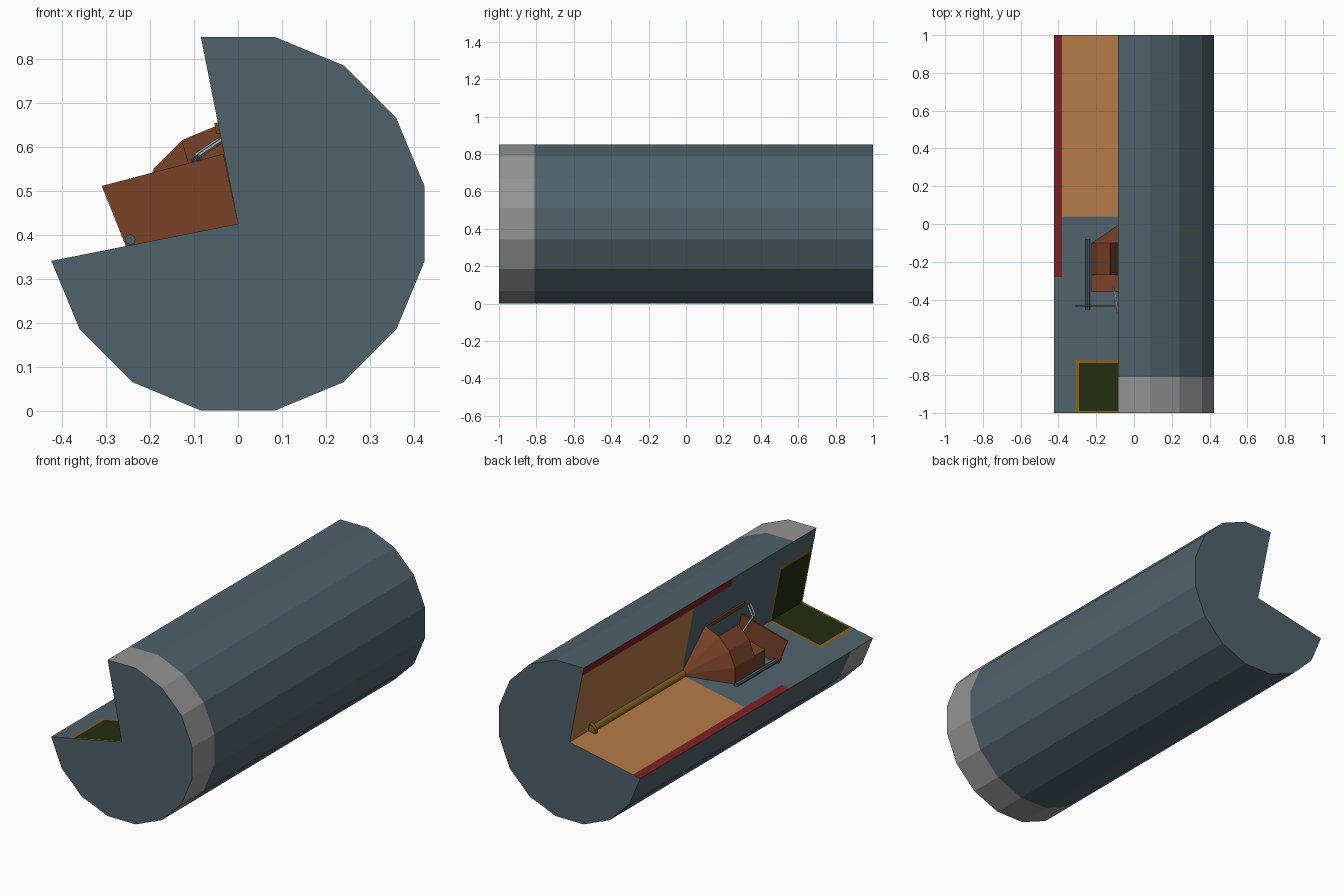
import bpy, bmesh, math
from mathutils import Vector

if "Cube" in bpy.data.objects:
    bpy.data.objects.remove(bpy.data.objects["Cube"])

CZ = 0.426          # height of the long axis
R = 0.433           # casing radius


def lin(c):
    c /= 255
    return c / 12.92 if c <= 0.04045 else ((c + 0.055) / 1.055) ** 2.4


def material(name, r, g, b):
    m = bpy.data.materials.new(name)
    m.diffuse_color = (lin(r), lin(g), lin(b), 1)
    m.use_nodes = True
    m.node_tree.nodes["Principled BSDF"].inputs["Base Color"].default_value = m.diffuse_color
    return m


SLATE = material("slate", 80, 98, 107)
GREY = material("light_grey", 148, 148, 148)
ORANGE = material("orange_brown", 180, 121, 70)
RED = material("dark_red", 124, 32, 34)
GREEN = material("dark_green", 35, 44, 16)
GOLD = material("gold", 132, 98, 32)
BROWN = material("brown", 122, 66, 40)
SILVER = material("silver", 165, 172, 176)


def finish(name, bm, mats):
    bmesh.ops.recalc_face_normals(bm, faces=bm.faces[:])
    me = bpy.data.meshes.new(name)
    bm.to_mesh(me)
    bm.free()
    for m in mats:
        me.materials.append(m)
    ob = bpy.data.objects.new(name, me)
    bpy.context.collection.objects.link(ob)
    return ob


def polar(r, deg):
    a = math.radians(deg)
    return (r * math.cos(a), CZ + r * math.sin(a))


def loft(name, pts, ys, mats, rule=None):
    """Extrude an x-z outline through the y stations, colouring sides by rule."""
    bm = bmesh.new()
    rings = [[bm.verts.new((x, y, z)) for x, z in pts] for y in ys]
    n = len(pts)
    for j in range(len(ys) - 1):
        for i in range(n):
            k = (i + 1) % n
            f = bm.faces.new((rings[j][i], rings[j][k], rings[j + 1][k], rings[j + 1][i]))
            if rule:
                f.material_index = rule(i, (ys[j] + ys[j + 1]) / 2)
    bm.faces.new(rings[0])
    bm.faces.new(rings[-1])
    return finish(name, bm, mats)


def rod(name, a, b, r, mat, sides=8):
    a, b = Vector(a), Vector(b)
    bm = bmesh.new()
    bmesh.ops.create_cone(bm, cap_ends=True, segments=sides, radius1=r, radius2=r,
                          depth=(b - a).length)
    q = (b - a).to_track_quat('Z', 'Y')
    for v in bm.verts:
        v.co = q @ v.co + (a + b) / 2
    return finish(name, bm, [mat])


# Casing: 16-sided with a quarter cut away, cut faces painted by region
A, B = 101.25, 191.25
radii = [0.297, 0.316, 0.388]
outer = [polar(R, B + 22.5 * i) for i in range(13)]
outline = outer + [polar(r, A) for r in radii[::-1]] + [(0, CZ)] + [polar(r, B) for r in radii]
bands = [3, 2, 1, 0, 0, 1, 2, 3]        # radial band of each cut-face strip


def casing_rule(i, y):
    if i < 12:
        return 1 if y < -0.81 else 0
    band = bands[i - 12]
    if band == 3:
        return 3 if y > -0.28 else 0
    if y > 0.04:
        return 2
    if y < -0.72 and band < 2:
        return 5 if band == 1 or y > -0.735 or y < -0.99 else 4
    return 0


loft("cutaway_casing", outline, [-1, -0.99, -0.81, -0.735, -0.72, -0.28, 0.04, 1],
     [SLATE, GREY, ORANGE, RED, GREEN, GOLD], casing_rule)

# Centre rod with end flange
rod("centre_rod", (0, 0.02, CZ), (0, 0.83, CZ), 0.025, GOLD, 16)
rod("rod_flange", (0, 0.82, CZ), (0, 0.84, CZ), 0.042, GOLD, 16)

# Inner cone
RI = 0.229
arc = [polar(RI, A + 22.5 * i) for i in range(5)]
bm = bmesh.new()
base = [bm.verts.new((x, -0.1, z)) for x, z in [(0, CZ)] + arc]
tip = bm.verts.new((0, 0.05, CZ))
for i in range(6):
    bm.faces.new((base[i], base[(i + 1) % 6], tip))
bm.faces.new(base)
finish("inner_cone", bm, [BROWN])

# Drum behind the cone, open at the top, and the low block in front of it
loft("drum", arc[1:] + [(-0.078, 0.4416)], [-0.27, -0.1], [BROWN])
loft("low_block", [(0, CZ), arc[4], arc[3], (-0.018, 0.524)], [-0.36, -0.27], [BROWN])

# Tilted plate, side strip and side tube
loft("front_plate", [(0, CZ), (-0.255, 0.375), (-0.31, 0.512), (-0.033, 0.585)],
     [-0.438, -0.43], [BROWN])
strip = [polar(0.21, A), polar(0.235, A)]
loft("side_strip", strip + [(x - 0.008, z - 0.0016) for x, z in strip[::-1]],
     [-0.43, -0.1], [BROWN])
rod("side_tube", (-0.245, -0.455, 0.39), (-0.245, -0.08, 0.39), 0.012, SLATE, 8)

# Pair of bent levers
for i in range(2):
    d = Vector((0.008 * i, -0.028 * i, 0))
    p = [Vector(c) + d for c in ((-0.11, -0.33, 0.55), (-0.094, -0.44, 0.583),
                                 (-0.042, -0.475, 0.618))]
    rod(f"lever_lower_{i + 1}", p[0], p[1], 0.006, SILVER, 6)
    rod(f"lever_upper_{i + 1}", p[1], p[2], 0.006, SILVER, 6)
